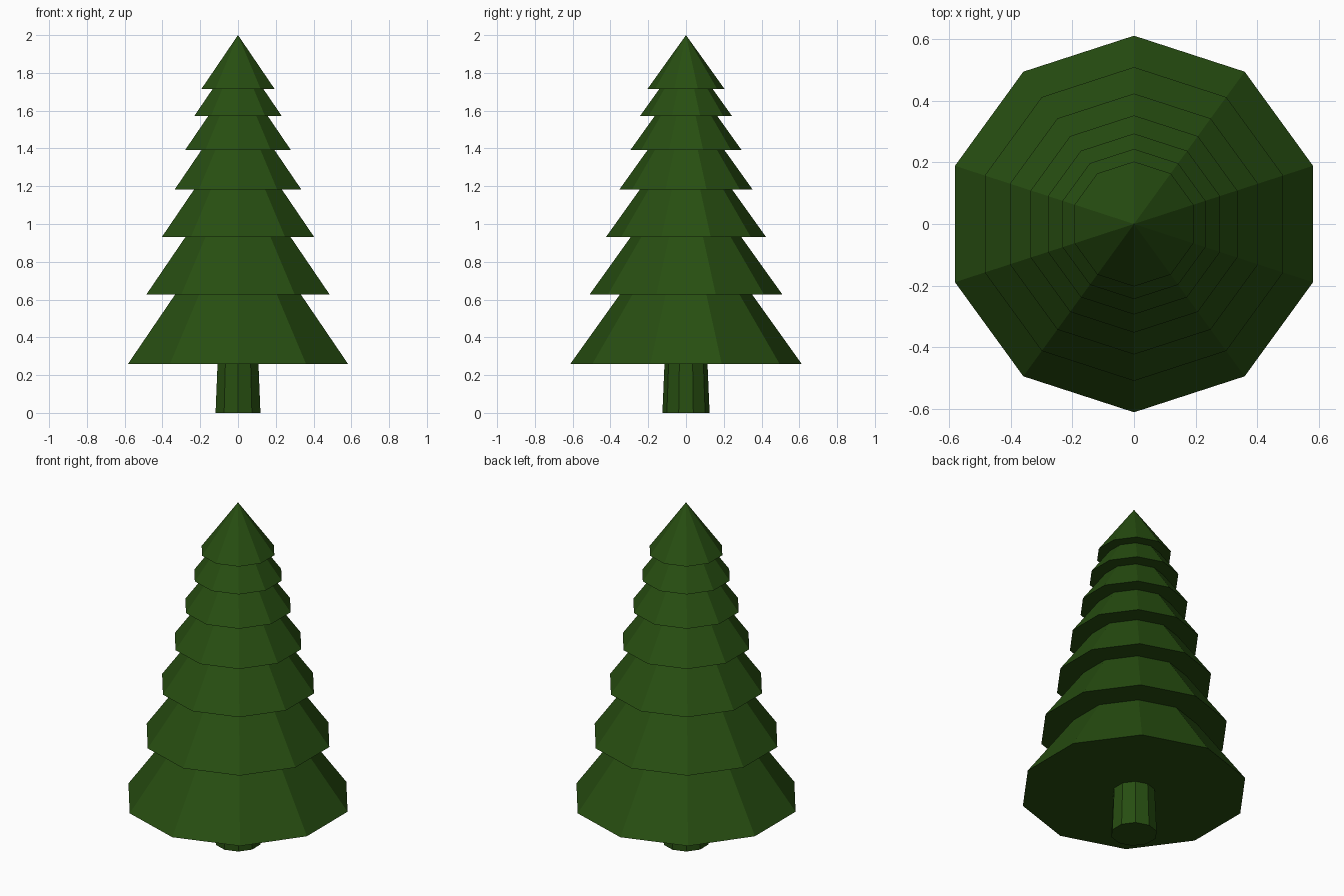
import bpy, bmesh, math

if "Cube" in bpy.data.objects:
    bpy.data.objects.remove(bpy.data.objects["Cube"])

SIDES = 10

green = bpy.data.materials.new("dark_green")
green.diffuse_color = (0.0203, 0.0762, 0.0055, 1.0)
green.use_nodes = True
green.node_tree.nodes["Principled BSDF"].inputs["Base Color"].default_value = green.diffuse_color


def ring(bm, r, z):
    """Ten-sided ring with a corner pointing along +y."""
    step = 2 * math.pi / SIDES
    return [bm.verts.new((r * math.sin(-i * step), r * math.cos(i * step), z))
            for i in range(SIDES)]


def solid(name, r_bottom, r_top, z0, z1):
    """Closed cone (r_top = 0) or tapered cylinder with flat faces."""
    bm = bmesh.new()
    low = ring(bm, r_bottom, z0)
    bm.faces.new(low[::-1])
    if r_top:
        high = ring(bm, r_top, z1)
        bm.faces.new(high)
    else:
        high = [bm.verts.new((0, 0, z1))]
    for i in range(SIDES):
        j = (i + 1) % SIDES
        upper = [high[j], high[i]] if r_top else [high[0]]
        bm.faces.new([low[i], low[j]] + upper)
    bmesh.ops.recalc_face_normals(bm, faces=bm.faces)
    mesh = bpy.data.meshes.new(name)
    bm.to_mesh(mesh)
    bm.free()
    mesh.materials.append(green)
    obj = bpy.data.objects.new(name, mesh)
    bpy.context.collection.objects.link(obj)
    return obj


# Trunk
solid("trunk", 0.125, 0.113, 0.0, 0.28)

# Overlapping branch tiers: (base height, radius), all the same cone slope
tiers = [(0.26, 0.612), (0.627, 0.510), (0.931, 0.424), (1.182, 0.353),
         (1.392, 0.294), (1.571, 0.244), (1.716, 0.203)]
slope = (2.0 - tiers[-1][0]) / tiers[-1][1]
for n, (z, r) in enumerate(tiers, 1):
    solid(f"branch_tier_{n}", r, 0, z, z + r * slope)
